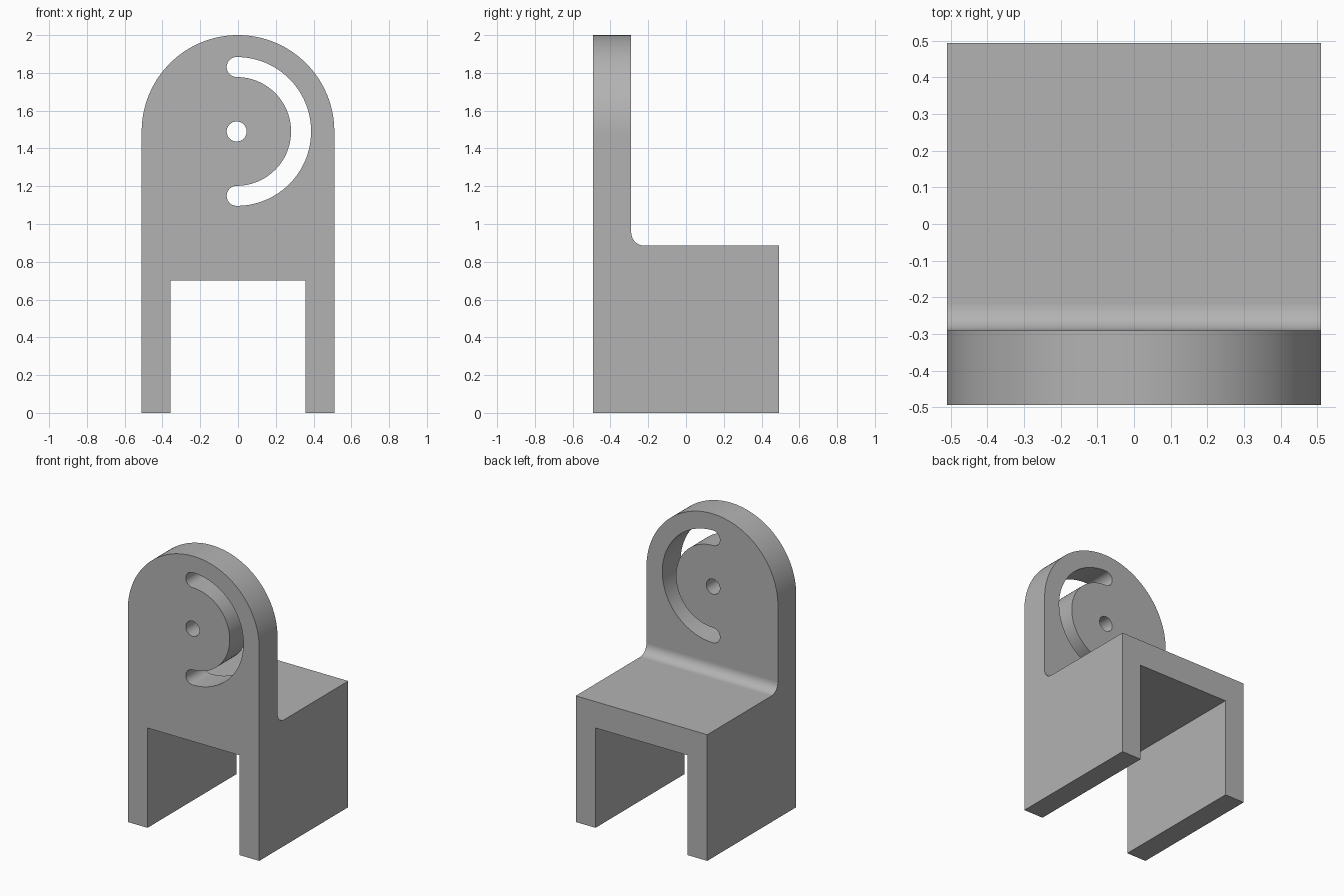
import bpy
import bmesh
from math import sin, cos, pi
from mathutils import Vector

default = bpy.data.objects.get("Cube")
if default:
    bpy.data.objects.remove(default)

HALF_W, HALF_D, HEIGHT = 0.51, 0.493, 2.0
PIVOT_Z = HEIGHT - HALF_W       # centre of the rounded top
SLOT_X = -0.007                 # centre of hole and curved slot
SLOT_R, HOLE_R = 0.341, 0.053   # slot centreline and half width

grey = bpy.data.materials.new("plain grey")
grey.use_nodes = True
colour = (0.45, 0.45, 0.45, 1)
grey.diffuse_color = colour
grey.node_tree.nodes["Principled BSDF"].inputs["Base Color"].default_value = colour


def arc(cx, cz, radius, start, end, steps):
    """Points along an arc, with angles in half turns."""
    angles = [pi * (start + (end - start) * i / steps) for i in range(steps + 1)]
    return [(cx + radius * cos(a), cz + radius * sin(a)) for a in angles]


def prism(name, outline, to_3d, direction):
    """Extrude a flat outline along a direction."""
    bm = bmesh.new()
    face = bm.faces.new([bm.verts.new(to_3d(u, v)) for u, v in outline])
    grown = bmesh.ops.extrude_face_region(bm, geom=[face])
    moved = [g for g in grown["geom"] if isinstance(g, bmesh.types.BMVert)]
    bmesh.ops.translate(bm, vec=Vector(direction), verts=moved)
    bmesh.ops.recalc_face_normals(bm, faces=bm.faces)
    mesh = bpy.data.meshes.new(name)
    bm.to_mesh(mesh)
    bm.free()
    mesh.materials.append(grey)
    obj = bpy.data.objects.new(name, mesh)
    bpy.context.collection.objects.link(obj)
    return obj


def front_prism(name, outline):
    return prism(name, outline, lambda x, z: (x, -1, z), (0, 2, 0))


def combine(target, tool, operation):
    """Apply a boolean and discard the tool."""
    mod = target.modifiers.new(operation, 'BOOLEAN')
    mod.operation, mod.object, mod.solver = operation, tool, 'EXACT'
    bpy.context.view_layer.objects.active = target
    bpy.ops.object.modifier_apply(modifier=mod.name)
    bpy.data.objects.remove(tool)


# Side profile: deep block, filleted into a thin upright plate
PLATE_Y, BLOCK_Z, FILLET = -0.29, 0.885, 0.07
side = [(-HALF_D, 0), (HALF_D, 0), (HALF_D, BLOCK_Z)]
side += arc(PLATE_Y + FILLET, BLOCK_Z + FILLET, FILLET, 1.5, 1, 12)
side += [(PLATE_Y, HEIGHT + 0.1), (-HALF_D, HEIGHT + 0.1)]
bracket = prism("bracket", side, lambda y, z: (-1, y, z), (2, 0, 0))

# Front profile: two legs, open channel and round top
LEG_X, CHANNEL_Z = 0.357, 0.70
front = [(LEG_X, -0.1), (HALF_W, -0.1)]
front += arc(0, PIVOT_Z, HALF_W, 0, 1, 64)
front += [(-HALF_W, -0.1), (-LEG_X, -0.1), (-LEG_X, CHANNEL_Z), (LEG_X, CHANNEL_Z)]
combine(bracket, front_prism("front_outline", front), 'INTERSECT')

# Pivot hole
hole = arc(SLOT_X, PIVOT_Z, HOLE_R, 0, 2, 32)[:-1]
combine(bracket, front_prism("pivot_hole", hole), 'DIFFERENCE')

# Half-circle slot with round ends
slot = arc(SLOT_X, PIVOT_Z, SLOT_R + HOLE_R, -0.5, 0.5, 48)
slot += arc(SLOT_X, PIVOT_Z + SLOT_R, HOLE_R, 0.5, 1.5, 16)[1:]
slot += arc(SLOT_X, PIVOT_Z, SLOT_R - HOLE_R, 0.5, -0.5, 48)[1:]
slot += arc(SLOT_X, PIVOT_Z - SLOT_R, HOLE_R, 0.5, 1.5, 16)[1:-1]
combine(bracket, front_prism("curved_slot", slot), 'DIFFERENCE')

# Smooth the curved walls, keep the flat sides flat
for face in bracket.data.polygons:
    face.use_smooth = max(abs(c) for c in face.normal) < 0.9999
